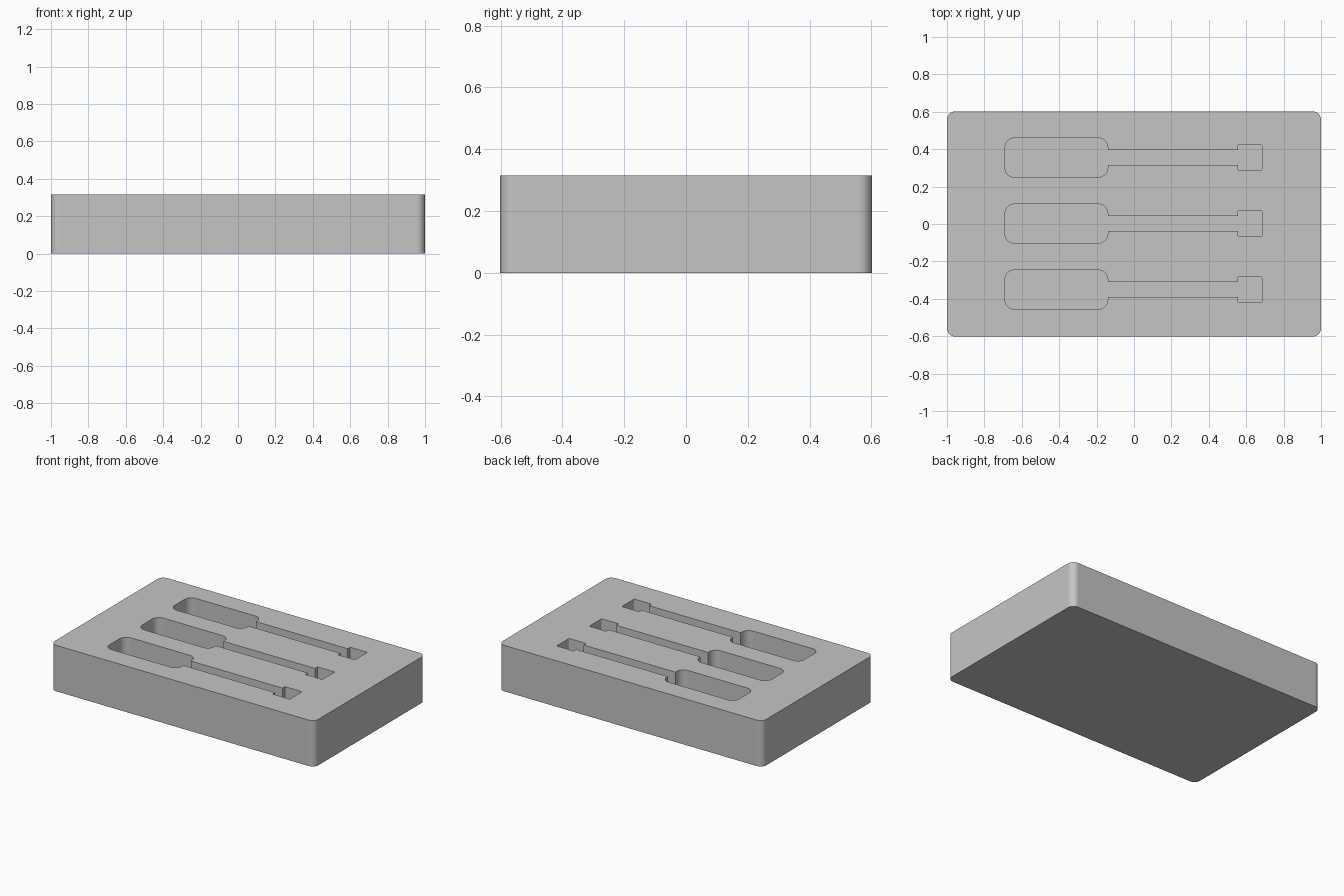
import bpy
import bmesh
from math import radians
from mathutils import Vector

if "Cube" in bpy.data.objects:
    bpy.data.objects.remove(bpy.data.objects["Cube"])

HEIGHT = 0.315
FLOOR = 0.155
SEGMENTS = 10

grey = bpy.data.materials.new("plain_grey")
grey.use_nodes = True
colour = (0.56, 0.56, 0.56, 1)
grey.diffuse_color = colour
for node in grey.node_tree.nodes:
    if node.type == "BSDF_PRINCIPLED":
        node.inputs["Base Color"].default_value = colour


def rounded(corners):
    """Replace each (x, y, radius) corner by a tangent arc."""
    points = []
    for i, (x, y, r) in enumerate(corners):
        here = Vector((x, y))
        if r == 0:
            points.append(here)
            continue
        back = (Vector(corners[i - 1][:2]) - here).normalized()
        ahead = (Vector(corners[(i + 1) % len(corners)][:2]) - here).normalized()
        centre = here + (back + ahead) * r
        for k in range(SEGMENTS + 1):
            a = radians(90 * k / SEGMENTS)
            direction = Vector((a, 0))
            # Arc between the two tangent points of a right-angled corner
            from math import cos, sin
            direction = -ahead * cos(a) - back * sin(a)
            points.append(centre + direction * r)
    return points


def add_prism(bm, outline, bottom, top, shift=0.0):
    face = bm.faces.new([bm.verts.new((p.x, p.y + shift, bottom)) for p in outline])
    grown = bmesh.ops.extrude_face_region(bm, geom=[face])["geom"]
    moved = [v for v in grown if isinstance(v, bmesh.types.BMVert)]
    bmesh.ops.translate(bm, verts=moved, vec=(0, 0, top - bottom))


def make_object(name, bm):
    bmesh.ops.recalc_face_normals(bm, faces=bm.faces[:])
    mesh = bpy.data.meshes.new(name)
    bm.to_mesh(mesh)
    bm.free()
    mesh.materials.append(grey)
    obj = bpy.data.objects.new(name, mesh)
    bpy.context.collection.objects.link(obj)
    return obj


# Solid block with rounded upright edges
bm = bmesh.new()
w, d, r = 1.0, 0.602, 0.045
add_prism(bm, rounded([(-w, -d, r), (w, -d, r), (w, d, r), (-w, d, r)]), 0, HEIGHT)
tray = make_object("tray_block", bm)

# Tool-shaped pockets: wide handle, narrow shaft, square tip
half = [(-0.69, -0.105, 0.052), (-0.14, -0.105, 0.052), (-0.14, -0.04, 0),
        (0.555, -0.04, 0), (0.555, -0.067, 0), (0.685, -0.067, 0.007)]
pocket = rounded(half + [(x, -y, r) for x, y, r in reversed(half)])
bm = bmesh.new()
for row in (-1, 0, 1):
    add_prism(bm, pocket, FLOOR, HEIGHT + 0.1, 0.002 + row * 0.353)
cutter = make_object("pocket_cutter", bm)
cutter.hide_render = True

# Sink the pockets into the block
cut = tray.modifiers.new("pockets", "BOOLEAN")
cut.operation = "DIFFERENCE"
cut.solver = "EXACT"
cut.object = cutter
bpy.ops.object.select_all(action="DESELECT")
tray.select_set(True)
bpy.context.view_layer.objects.active = tray
bpy.ops.object.modifier_apply(modifier=cut.name)
bpy.data.objects.remove(cutter)

# Smooth the rounded edges and keep the flat faces flat
bpy.ops.object.shade_smooth_by_angle(angle=radians(30))
normals = tray.modifiers.new("flat_faces", "WEIGHTED_NORMAL")
normals.keep_sharp = True
